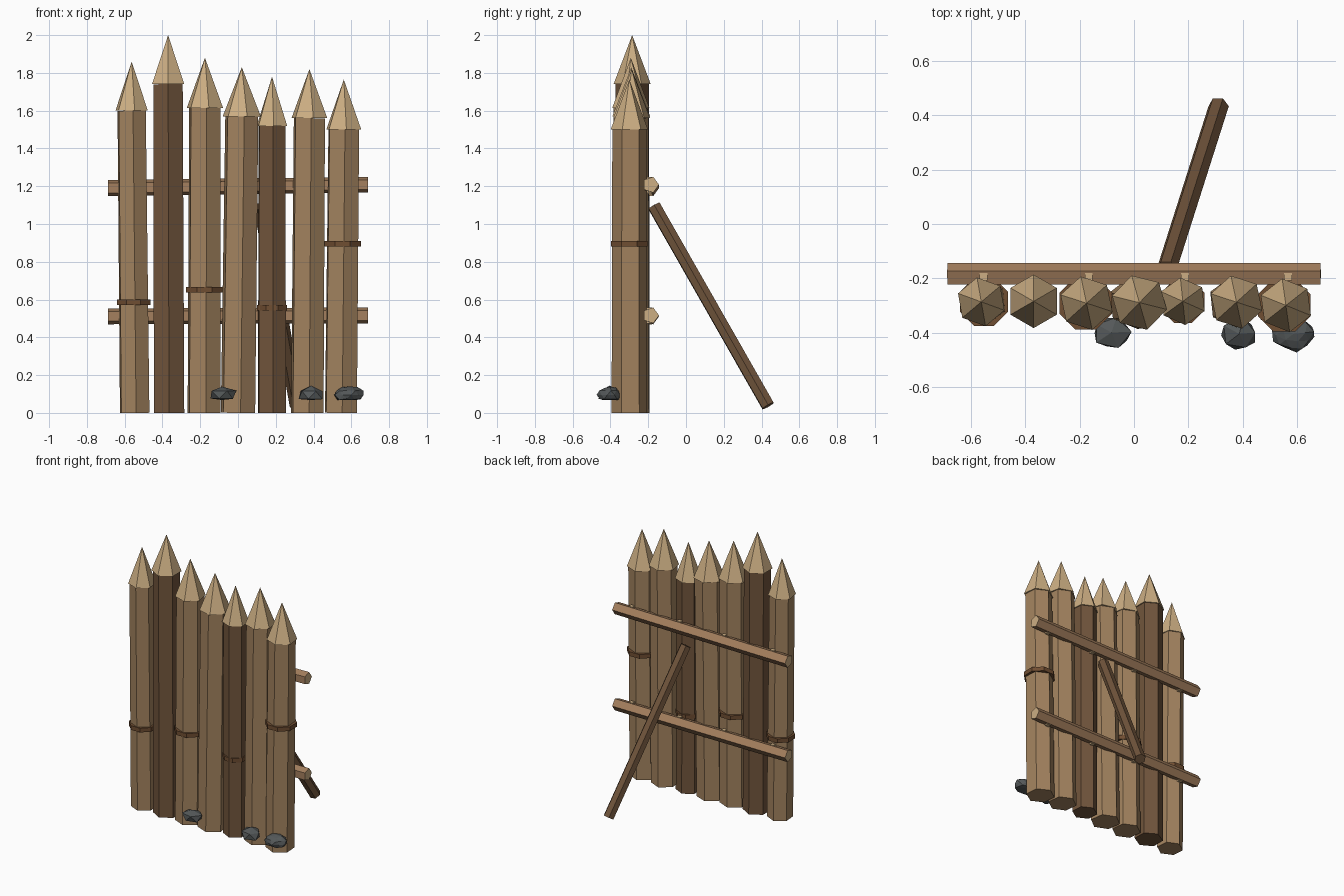
import bpy, bmesh, random
from math import radians
from mathutils import Vector, Matrix

random.seed(4)
cube = bpy.data.objects.get("Cube")
if cube:
    bpy.data.objects.remove(cube)


def material(name, rgb):
    lin = [(c / 255 / 12.92) if c < 11 else ((c / 255 + 0.055) / 1.055) ** 2.4 for c in rgb]
    m = bpy.data.materials.new(name)
    m.use_nodes = True
    m.diffuse_color = (*lin, 1)
    m.node_tree.nodes["Principled BSDF"].inputs["Base Color"].default_value = (*lin, 1)
    return m


LIGHT = material("light_bark", (163, 131, 95))
DARK = material("dark_bark", (113, 85, 60))
TAN = material("cut_wood", (204, 174, 131))
RAIL = material("rail_wood", (165, 128, 94))
ROPE = material("binding", (112, 78, 50))
STONE = material("stone", (84, 88, 89))


def finish(name, bm, *mats):
    mesh = bpy.data.meshes.new(name)
    bm.to_mesh(mesh)
    bm.free()
    for m in mats:
        mesh.materials.append(m)
    obj = bpy.data.objects.new(name, mesh)
    bpy.context.collection.objects.link(obj)
    return obj


def beam(name, start, end, r0, r1, sides, mats, turn=0):
    """Straight prism or cone between two points; a second material goes on the ends."""
    start, end = Vector(start), Vector(end)
    z = (end - start).normalized()
    x = Vector((0, 1, 0)).cross(z).normalized()
    y = z.cross(x)
    frame = Matrix((x, y, z)).transposed().to_4x4()
    place = Matrix.Translation((start + end) / 2) @ frame @ Matrix.Rotation(radians(turn), 4, "Z")
    bm = bmesh.new()
    bmesh.ops.create_cone(bm, cap_ends=True, segments=sides, radius1=r0, radius2=r1,
                          depth=(end - start).length, matrix=place)
    bm.normal_update()
    if len(mats) > 1:
        for f in bm.faces:
            f.material_index = int(abs(f.normal.dot(z)) > 0.9)
    return finish(name, bm, *mats)


# Stakes: foot x, shoulder x, y, radius, shoulder height, tip height, turn, bark
stakes = [
    (-.547, -.563, -.287, .086, 1.60, 1.86, 5, LIGHT),
    (-.365, -.370, -.285, .093, 1.74, 2.00, 0, DARK),
    (-.180, -.175, -.292, .095, 1.615, 1.88, 6, LIGHT),
    (.000, .020, -.290, .098, 1.57, 1.83, 8, LIGHT),
    (.180, .180, -.285, .083, 1.52, 1.78, 3, DARK),
    (.367, .378, -.288, .094, 1.56, 1.82, 6, LIGHT),
    (.545, .560, -.300, .094, 1.50, 1.765, 4, LIGHT),
]
for i, (x0, x1, y, r, top, tip, turn, bark) in enumerate(stakes, 1):
    beam(f"stake_{i}", (x0, y, 0), (x1, y, top), r, r * .96, 6, [bark], turn)
    beam(f"stake_tip_{i}", (x1, y, top), (x1, y, tip), r * 1.06, 0, 6, [TAN], turn * 2)

# Bindings wrapped round some stakes
for i, z, r in [(1, .585, .096), (3, .652, .104), (5, .557, .086), (7, .895, .105)]:
    x0, x1, y, _, top = stakes[i - 1][:5]
    x = x0 + (x1 - x0) * z / top
    beam(f"binding_{i}", (x, y, z - .015), (x, y, z + .015), r, r, 8, [ROPE], 22.5)

# Cross rails behind the stakes, with pegs on every other stake
for name, z0, z1 in [("lower", .511, .516), ("upper", 1.19, 1.208)]:
    beam(name + "_rail", (-.688, -.187, z0), (.688, -.187, z1), .044, .044, 5, [RAIL, TAN])
    for i in (1, 3, 5, 7):
        x = stakes[i - 1][1] + .008
        z = z0 + (z1 - z0) * (x + .688) / 1.376
        beam(f"{name}_peg_{i}", (x, -.235, z), (x, -.142, z), .015, .015, 6, [TAN])
        beam(f"{name}_peg_pin_{i}", (x, -.195, z - .043), (x, -.195, z + .043),
             .02, .02, 4, [TAN], 45)

# Leaning brace at the back
beam("brace", (.12, -.169, 1.095), (.312, .434, .037), .038, .038, 6, [DARK], 30)

# Stones at the foot of the fence
stones = [(-.083, -.40, .078, .065, 1), (.388, -.405, .072, .064, 1), (.588, -.405, .08, .064, 2)]
for i, (x, y, rx, ry, detail) in enumerate(stones, 1):
    bm = bmesh.new()
    bmesh.ops.create_icosphere(bm, subdivisions=detail, radius=1)
    bmesh.ops.rotate(bm, verts=bm.verts, matrix=Matrix.Rotation(i * 1.3, 3, "Z"))
    for v in bm.verts:
        k = random.uniform(.88, 1.08)
        v.co = (x + v.co.x * rx * k, y + v.co.y * ry * k, max(.068, .095 + v.co.z * .047 * k))
    finish(f"stone_{i}", bm, STONE)
